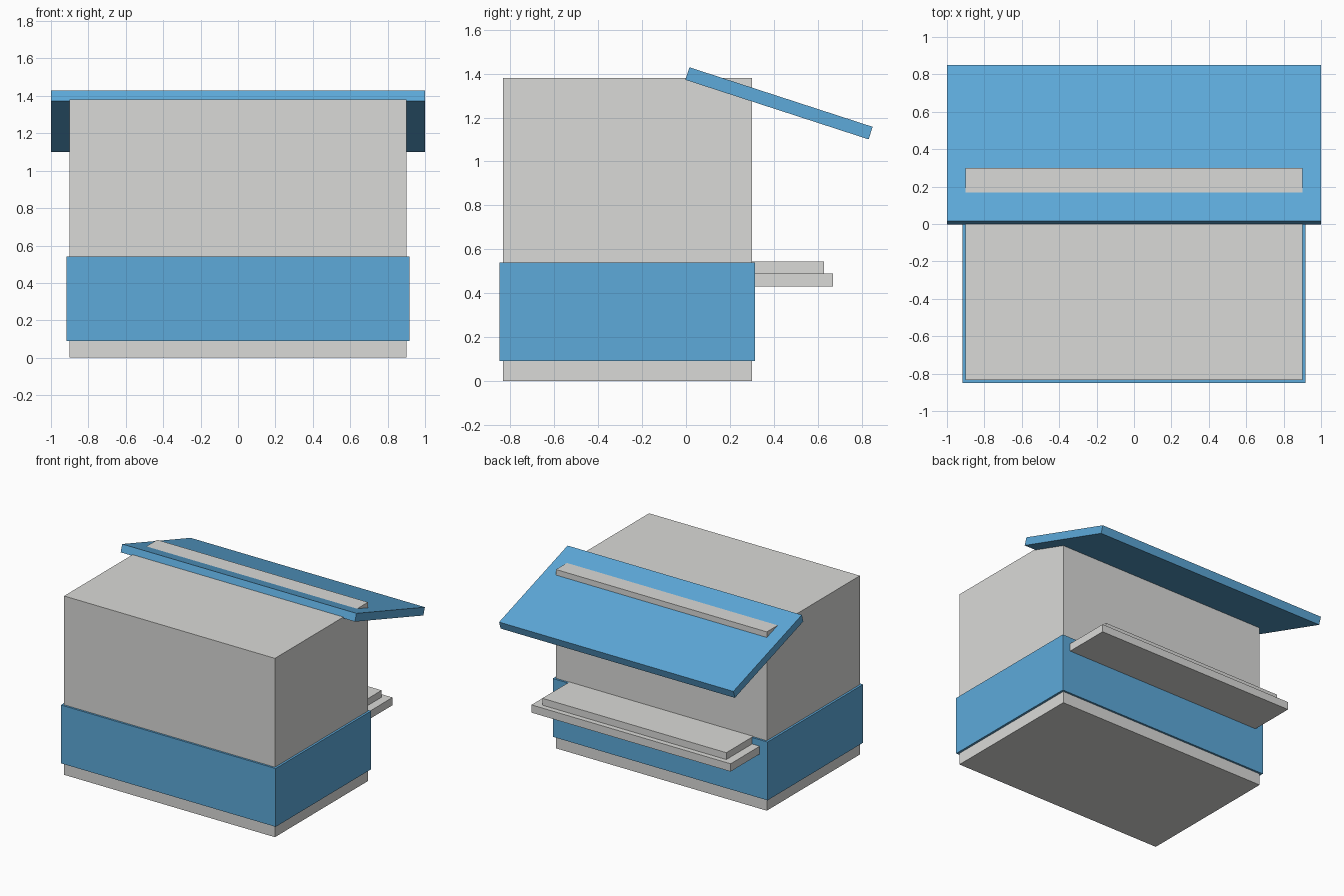
import bpy
import math

old = bpy.data.objects.get("Cube")
if old:
    bpy.data.objects.remove(old, do_unlink=True)


def make_material(name, rgb):
    mat = bpy.data.materials.new(name)
    mat.use_nodes = True
    color = (*rgb, 1.0)
    mat.diffuse_color = color
    mat.node_tree.nodes["Principled BSDF"].inputs["Base Color"].default_value = color
    return mat


def make_box(name, mat, width, y_range, z_range, tilt=0.0):
    """Box centred on x, spanning the given y and z ranges, tilted about x."""
    (y0, y1), (z0, z1) = y_range, z_range
    bpy.ops.mesh.primitive_cube_add(size=1, location=(0, (y0 + y1) / 2, (z0 + z1) / 2))
    box = bpy.context.object
    box.name = box.data.name = name
    box.scale = (width, y1 - y0, z1 - z0)
    bpy.ops.object.transform_apply(location=False, rotation=False, scale=True)
    box.rotation_euler.x = math.radians(tilt)
    box.data.materials.append(mat)
    return box


grey = make_material("light_grey", (0.70, 0.70, 0.685))
blue = make_material("sky_blue", (0.11, 0.40, 0.70))

# Main building block and the painted band wrapped around it
BACK = 0.30
make_box("stall_body", grey, 1.80, (-0.835, BACK), (0, 1.38))
make_box("blue_band", blue, 1.834, (-0.85, BACK + 0.015), (0.09, 0.54))

# Two-step serving counter at the back
make_box("counter_shelf", grey, 1.70, (BACK, 0.67), (0.43, 0.49))
make_box("counter_top", grey, 1.57, (BACK, 0.63), (0.49, 0.543))

# Sloping awning that cuts through the top edge of the body
make_box("awning", blue, 2.0, (-0.015, 0.863), (1.235, 1.295), tilt=-18)
